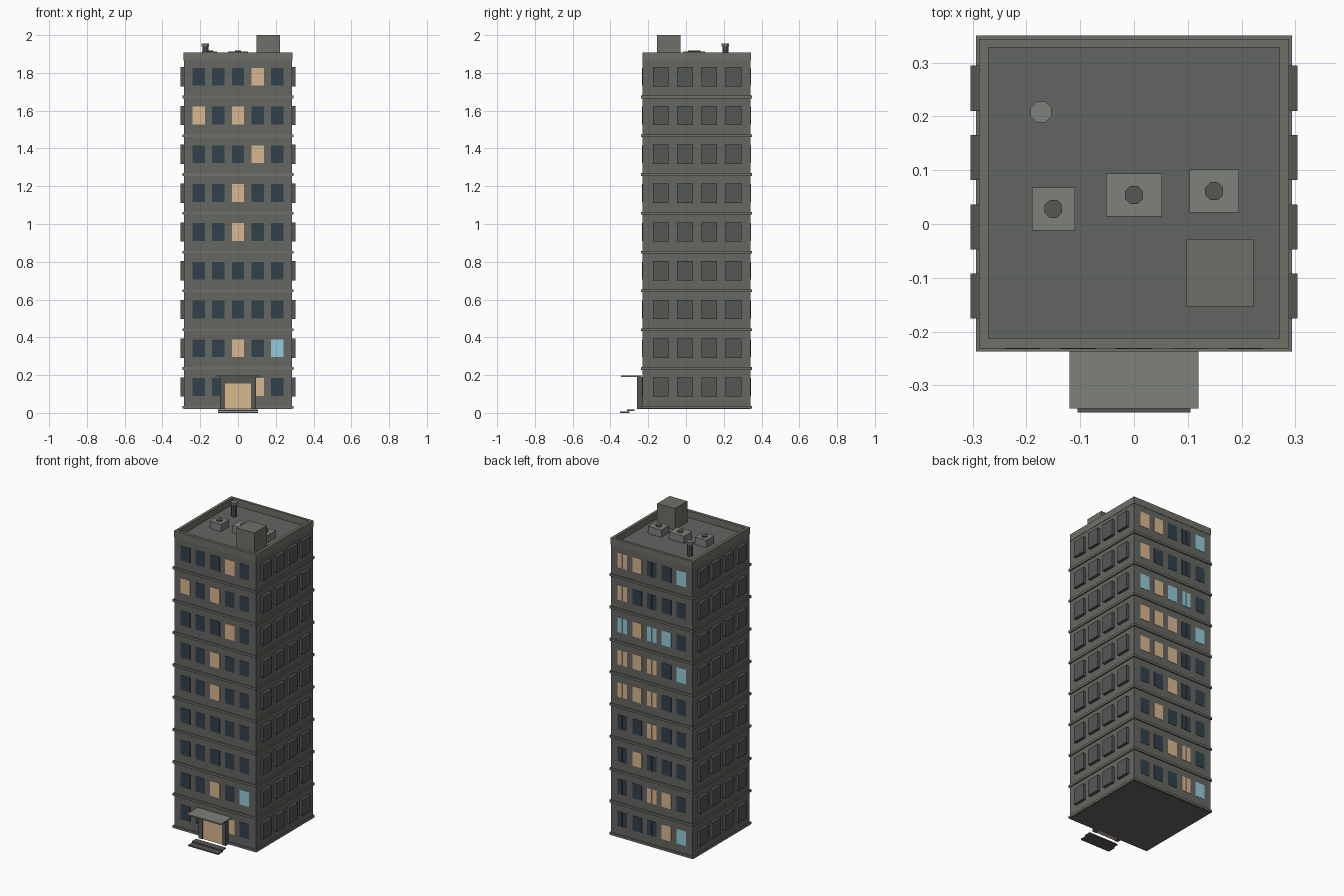
import bpy, bmesh, math
from mathutils import Matrix

if "Cube" in bpy.data.objects:
    bpy.data.objects.remove(bpy.data.objects["Cube"])


def material(name, r, g, b):
    m = bpy.data.materials.new(name)
    m.diffuse_color = (r, g, b, 1)
    m.use_nodes = True
    m.node_tree.nodes["Principled BSDF"].inputs["Base Color"].default_value = m.diffuse_color
    return m


WALL = material("wall_grey", .13, .135, .12)
ROOF = material("roof_grey", .12, .13, .12)
TRIM = material("trim_grey", .16, .16, .14)
PANEL = material("panel_grey", .09, .095, .09)
METAL = material("metal_grey", .21, .22, .20)
DARK = material("dark_glass", .032, .053, .07)
WARM = material("warm_light", .70, .48, .28)
BLUE = material("blue_light", .30, .60, .70)


def finish(name, bm, mat):
    me = bpy.data.meshes.new(name)
    bm.to_mesh(me)
    bm.free()
    me.materials.append(mat)
    ob = bpy.data.objects.new(name, me)
    bpy.context.collection.objects.link(ob)
    return ob


def boxes(name, mat, spans):
    """One object from boxes given as (x0, x1, y0, y1, z0, z1)."""
    bm = bmesh.new()
    for x0, x1, y0, y1, z0, z1 in spans:
        bmesh.ops.create_cube(bm, size=1, matrix=Matrix.Translation(
            ((x0 + x1) / 2, (y0 + y1) / 2, (z0 + z1) / 2))
            @ Matrix.Diagonal((x1 - x0, y1 - y0, z1 - z0, 1)))
    return finish(name, bm, mat)


def octagon(name, mat, x, y, r, z0, z1):
    bm = bmesh.new()
    bmesh.ops.create_cone(
        bm, cap_ends=True, segments=8, radius1=r, radius2=r, depth=z1 - z0,
        matrix=Matrix.Translation((x, y, (z0 + z1) / 2))
        @ Matrix.Rotation(math.pi / 8, 4, 'Z'))
    return finish(name, bm, mat)


HX, Y0, Y1 = .286, -.23, .342        # body half width, front and back
BASE, ROOF_Z, TOP = .02, 1.865, 1.908
PITCH, FLOORS = .2053, 9

# Main block and roof deck
boxes("tower_body", WALL, [(-HX, HX, Y0, Y1, BASE, ROOF_Z)])
boxes("roof_deck", ROOF, [(-.27, .27, -.212, .328, ROOF_Z - .002, ROOF_Z + .001)])

# Ledge at the foot of every floor
boxes("floor_ledges", TRIM, [
    (-.294, .294, -.237, .35, .023 + i * PITCH, .037 + i * PITCH)
    for i in range(FLOORS)])

# Parapet around the roof
boxes("parapet", TRIM, [
    (-.288, .288, -.231, -.212, ROOF_Z, TOP),
    (-.288, .288, .328, .344, ROOF_Z, TOP),
    (-.288, -.27, -.212, .328, ROOF_Z, TOP),
    (.27, .288, -.212, .328, ROOF_Z, TOP)])

# Front and back windows, floors listed bottom to top, columns as seen
FRONT = ["DDDWD", "DDWDB", "DDDDD", "DDDDD", "DDWDD",
         "DDWDD", "DDDWD", "WDWDD", "DDDWD"]
BACK = ["DDDWB", "DDWWD", "DWDDD", "DDWDD", "WWWDD",
        "WWWDB", "BWBBD", "WDDDD", "WWDDB"]
panes = {"D": [], "W": [], "B": []}
for rows, side, y in ((FRONT, 1, Y0), (BACK, -1, Y1)):
    for f, row in enumerate(rows):
        z = .137 + f * PITCH
        for c, key in enumerate(row):
            x = side * (c - 2) * .1035
            for a, b in ((-.033, -.0005), (.0005, .033)):
                panes[key].append((x + a, x + b, y - .002, y + .002,
                                   z - .047, z + .047))
boxes("dark_windows", DARK, panes["D"])
boxes("warm_windows", WARM, panes["W"])
boxes("blue_windows", BLUE, panes["B"])

# Raised window panels on both sides
side_panels = []
for f in range(FLOORS):
    z = .137 + f * PITCH
    for c in range(4):
        y = -.134 + c * .1287
        for s in (-1, 1):
            xs = sorted((s * .28, s * .304))
            side_panels.append((*xs, y - .042, y + .042, z - .051, z + .051))
boxes("side_window_panels", PANEL, side_panels)

# Entrance: frame, double door, canopy and steps
boxes("door_frame", PANEL, [
    (-.095, -.068, -.26, Y0, BASE, .19),
    (.068, .095, -.26, Y0, BASE, .19),
    (-.068, .068, -.26, Y0, .155, .19)])
boxes("double_door", WARM, [(-.068, -.0007, -.256, Y0, BASE, .155),
                            (.0007, .068, -.256, Y0, BASE, .155)])
boxes("entrance_canopy", METAL, [(-.12, .12, -.343, -.235, .19, .198)])
boxes("entrance_steps", PANEL, [(-.105, .105, -.35, -.298, 0, .008),
                                (-.105, .105, -.312, -.272, .009, .017)])

# Roof equipment: stair housing, cooling units with fans, vent pipe
boxes("stair_housing", TRIM, [(.098, .222, -.153, -.028, ROOF_Z, 2.0)])
for i, (x, y, w) in enumerate(((-.15, .028, .08), (0, .054, .104), (.149, .061, .092))):
    boxes(f"cooling_unit_{i}", METAL,
          [(x - w / 2, x + w / 2, y - .04, y + .04, ROOF_Z, 1.912)])
    octagon(f"cooling_fan_{i}", PANEL, x, y, .018, 1.91, 1.919)
octagon("vent_pipe", PANEL, -.173, .208, .017, ROOF_Z, 1.945)
octagon("vent_cap", METAL, -.173, .208, .021, 1.94, 1.956)
